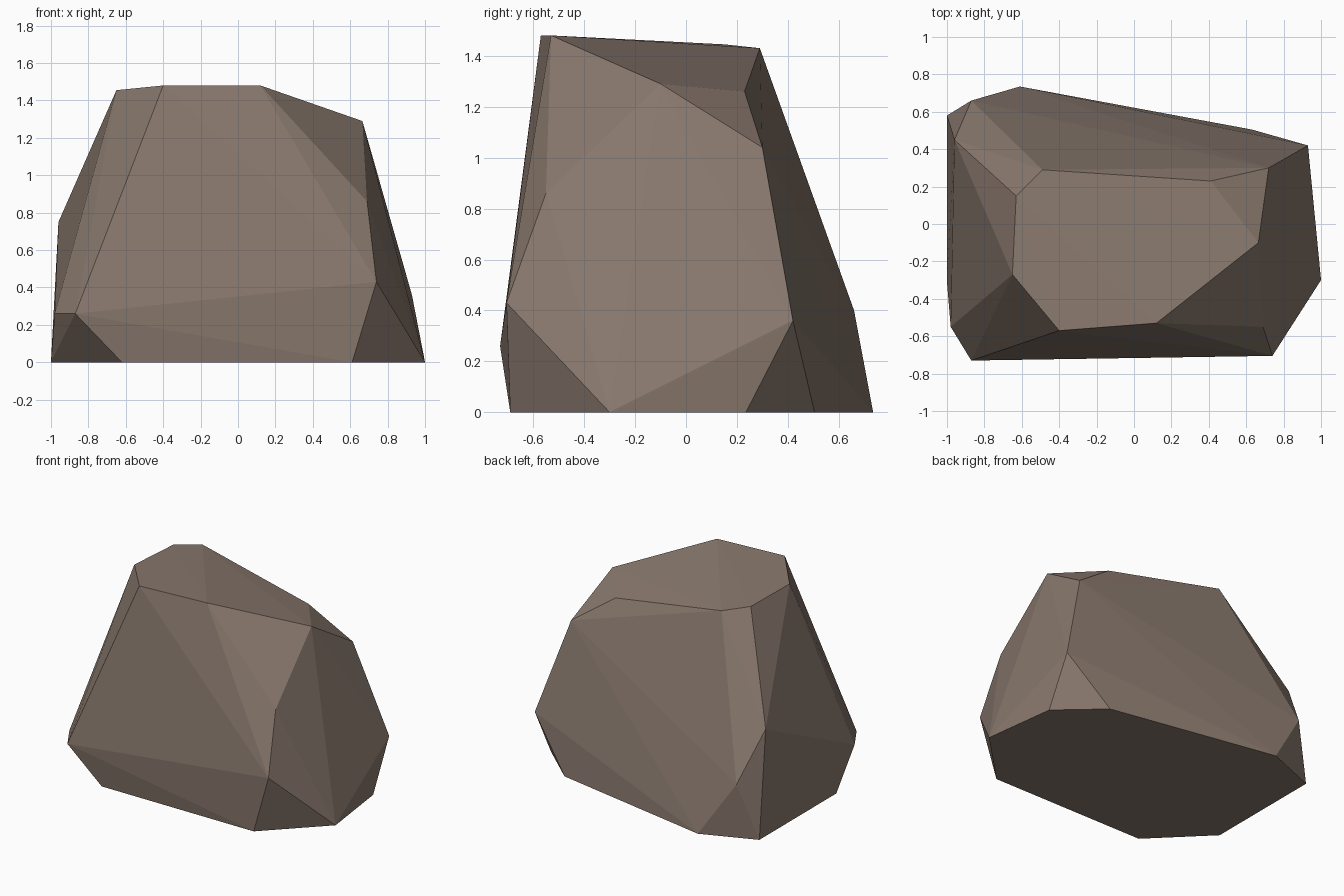
import bpy, bmesh

if "Cube" in bpy.data.objects:
    bpy.data.objects.remove(bpy.data.objects["Cube"])

# Corner rings of the faceted boulder: (x, y, z)
base = [(1.0, -0.30), (0.61, -0.69), (-0.62, -0.69), (-1.0, -0.31),
        (-1.0, 0.58), (-0.61, 0.735), (0.63, 0.505), (0.93, 0.235)]
middle = [(-0.87, -0.73, 0.26), (-0.98, -0.55, 0.26), (0.74, -0.705, 0.43),
          (0.93, 0.42, 0.36), (-0.87, 0.66, 0.40), (-0.96, 0.45, 0.75),
          (0.69, -0.55, 0.86)]
crown = [(-0.40, -0.57, 1.48), (0.12, -0.53, 1.48), (0.665, -0.10, 1.29),
         (0.72, 0.30, 1.04), (0.41, 0.23, 1.26), (-0.49, 0.29, 1.43),
         (-0.63, 0.15, 1.445), (-0.65, -0.27, 1.455)]

# Boulder: convex hull around the rings, flat shaded
bm = bmesh.new()
for p in [(x, y, 0.0) for x, y in base] + middle + crown:
    bm.verts.new(p)
bmesh.ops.convex_hull(bm, input=bm.verts[:])
bmesh.ops.dissolve_limit(bm, angle_limit=0.01, verts=bm.verts[:], edges=bm.edges[:])
bmesh.ops.recalc_face_normals(bm, faces=bm.faces[:])
mesh = bpy.data.meshes.new("boulder")
bm.to_mesh(mesh)
bm.free()

# Stone colour
stone = bpy.data.materials.new("brown stone")
stone.diffuse_color = (0.25, 0.19, 0.155, 1.0)
stone.use_nodes = True
stone.node_tree.nodes["Principled BSDF"].inputs["Base Color"].default_value = stone.diffuse_color
mesh.materials.append(stone)

boulder = bpy.data.objects.new("boulder", mesh)
bpy.context.collection.objects.link(boulder)
